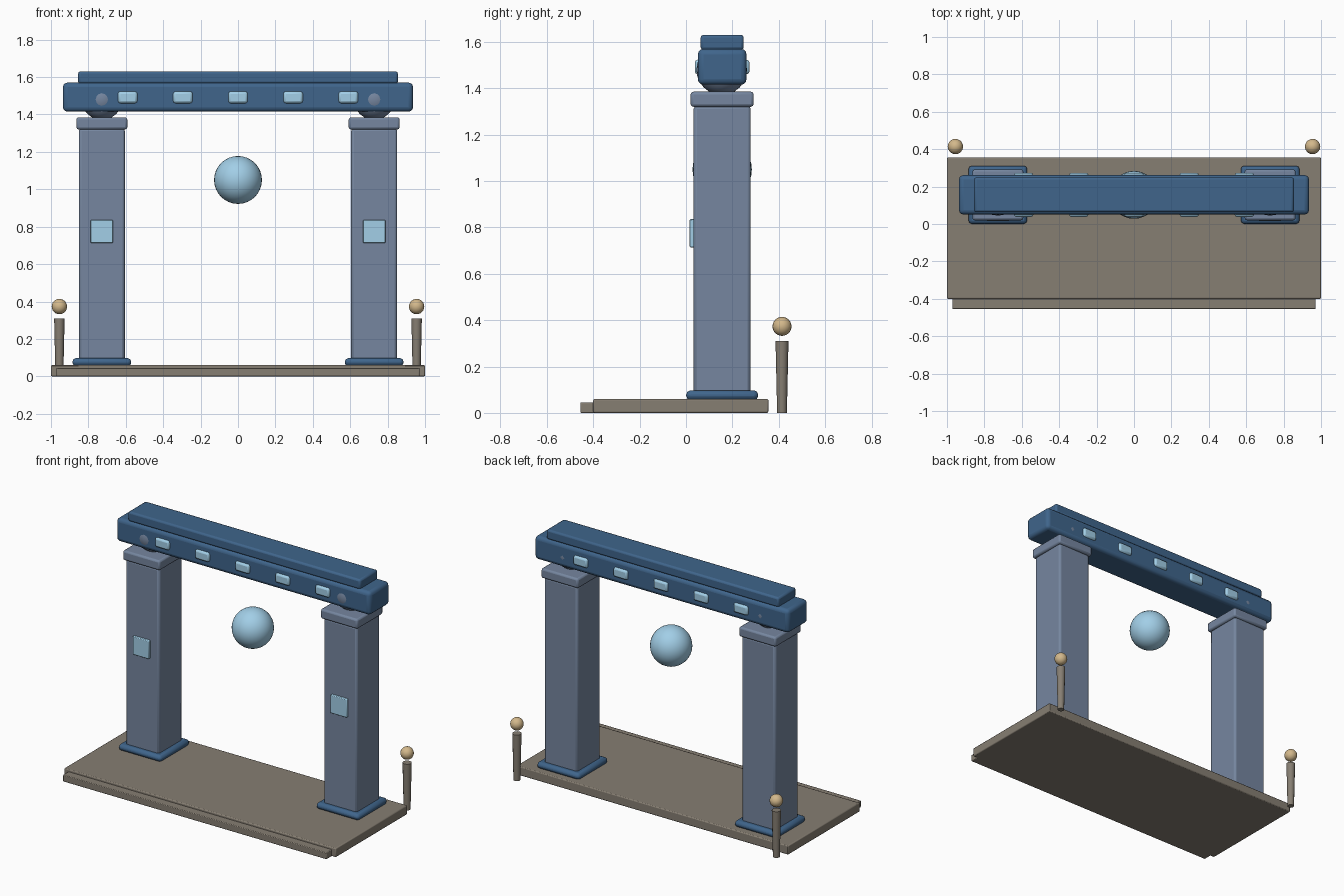
import bpy, math

if "Cube" in bpy.data.objects:
    bpy.data.objects.remove(bpy.data.objects["Cube"])


def material(name, rgb):
    m = bpy.data.materials.new(name)
    m.diffuse_color = (*rgb, 1)
    m.use_nodes = True
    m.node_tree.nodes["Principled BSDF"].inputs["Base Color"].default_value = m.diffuse_color
    return m


STONE = material("stone", (0.24, 0.21, 0.17))
SLATE = material("slate", (0.18, 0.24, 0.35))
BLUE = material("deep_blue", (0.05, 0.13, 0.26))
GLOW = material("pale_blue", (0.36, 0.62, 0.80))
BRASS = material("brass", (0.65, 0.48, 0.26))


def finish(name, mat):
    ob = bpy.context.object
    ob.name = name
    ob.data.materials.append(mat)
    bpy.ops.object.shade_smooth_by_angle(angle=math.radians(35))
    return ob


def box(name, mat, x, y, z, bevel=0.0, segments=2):
    """Box from (min, max) ranges, with rounded edges."""
    bpy.ops.mesh.primitive_cube_add(size=1)
    ob = bpy.context.object
    for v in ob.data.vertices:
        v.co = [r[0] if c < 0 else r[1] for c, r in zip(v.co, (x, y, z))]
    finish(name, mat)
    if bevel:
        mod = ob.modifiers.new("rounded_edges", 'BEVEL')
        mod.width, mod.segments = bevel, segments
    return ob


def ball(name, mat, centre, radius, segments=32, rings=16):
    bpy.ops.mesh.primitive_uv_sphere_add(segments=segments, ring_count=rings,
                                         radius=radius, location=centre)
    return finish(name, mat)


def span(centre, half):
    return (centre - half, centre + half)


Y = 0.156  # depth of the gate's centre line

# Platform and front step
box("platform", STONE, (-1, 1), (-0.40, 0.355), (0, 0.06), 0.006)
box("front_step", STONE, (-0.97, 0.97), (-0.455, -0.39), (0, 0.045), 0.004)

# Pillars and corner posts, left and right
for side, s in (("left", -1), ("right", 1)):
    px = s * 0.728
    box(side + "_plinth", BLUE, span(px, 0.157), span(Y, 0.155), (0.055, 0.097), 0.018)
    box(side + "_pillar", SLATE, span(px, 0.123), span(Y, 0.123), (0.06, 1.325), 0.014)
    box(side + "_capital", SLATE, span(px, 0.136), span(Y, 0.136), (1.32, 1.385), 0.012)
    ball(side + "_bearing", SLATE, (px, Y - 0.002, 1.48), 0.109, 24, 12)
    box(side + "_pillar_panel", GLOW, span(px, 0.06), (0.016, 0.05), (0.714, 0.835), 0.004)
    bpy.ops.mesh.primitive_cone_add(vertices=12, radius1=0.021, radius2=0.028, depth=0.31,
                                    location=(s * 0.955, 0.414, 0.155))
    finish(side + "_post", STONE)
    ball(side + "_post_ball", BRASS, (s * 0.955, 0.414, 0.373), 0.041, 20, 12)

# Lintel with its top rail
box("lintel", BLUE, (-0.936, 0.936), span(Y, 0.105), (1.415, 1.57), 0.024, 3)
box("top_rail", BLUE, (-0.855, 0.855), span(Y, 0.093), (1.565, 1.63), 0.012)

# Glowing blocks showing on both faces of the lintel
for i in range(5):
    box(f"lintel_light_{i + 1}", GLOW, span((i - 2) * 0.295, 0.052), span(Y, 0.118),
        (1.46, 1.523), 0.013)

# Floating orb
ball("orb", GLOW, (0, Y, 1.05), 0.128)
